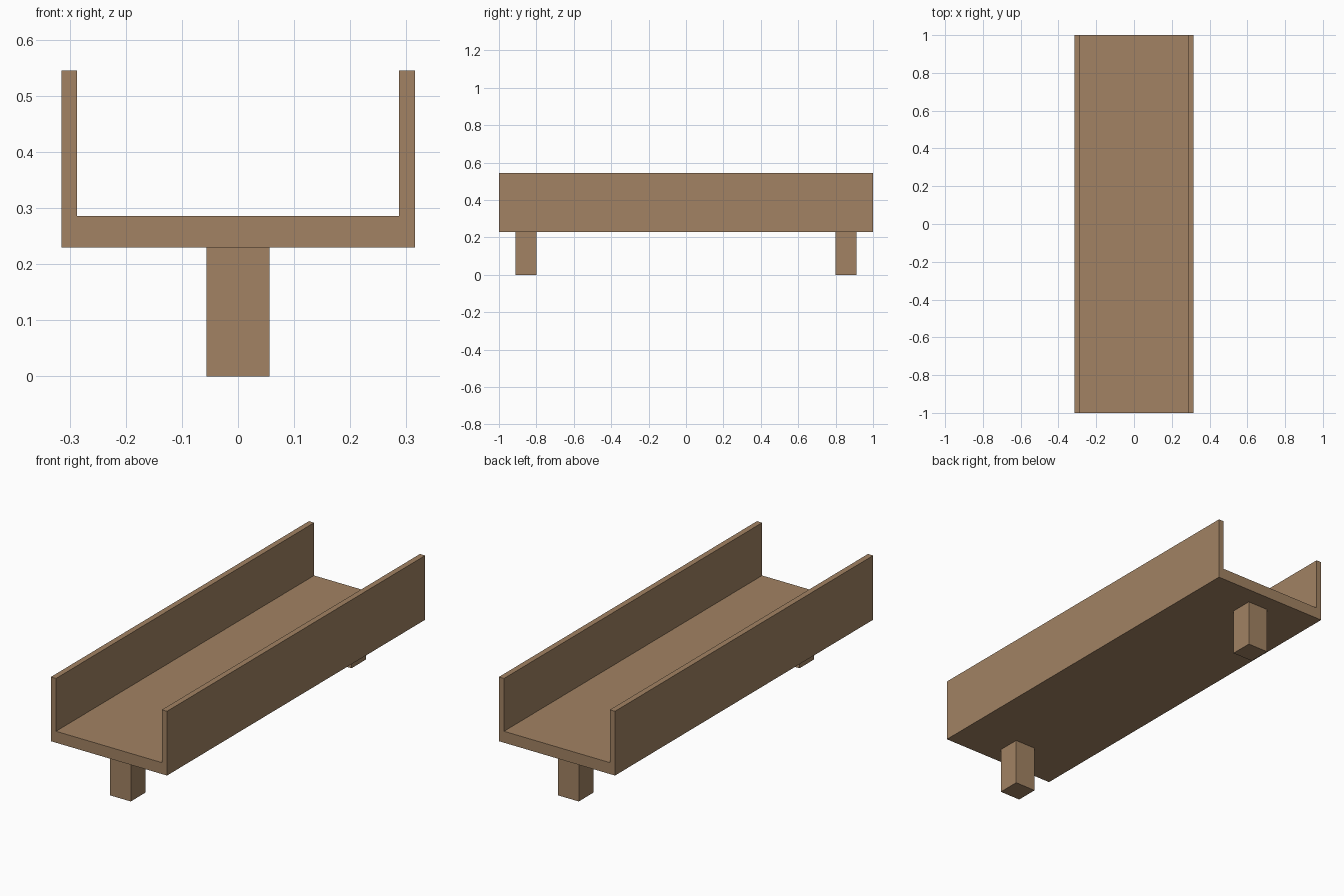
import bpy
import bmesh
from mathutils import Vector

cube = bpy.data.objects.get("Cube")
if cube:
    bpy.data.objects.remove(cube, do_unlink=True)

wood = bpy.data.materials.new("light brown wood")
wood.use_nodes = True
colour = (0.36, 0.225, 0.125, 1)
wood.diffuse_color = colour
wood.node_tree.nodes["Principled BSDF"].inputs["Base Color"].default_value = colour

HALF_WIDTH, INNER = 0.315, 0.287
BASE, FLOOR, TOP = 0.23, 0.286, 0.545
LEG, LEG_Y = 0.113, 0.855


def extrude_profile(name, points, direction):
    """Make a flat-shaded solid by extruding a closed profile."""
    bm = bmesh.new()
    face = bm.faces.new([bm.verts.new(p) for p in points])
    result = bmesh.ops.extrude_face_region(bm, geom=[face], use_keep_orig=True)
    moved = [v for v in result["geom"] if isinstance(v, bmesh.types.BMVert)]
    bmesh.ops.translate(bm, verts=moved, vec=Vector(direction))
    bmesh.ops.recalc_face_normals(bm, faces=bm.faces)
    mesh = bpy.data.meshes.new(name)
    bm.to_mesh(mesh)
    bm.free()
    mesh.materials.append(wood)
    obj = bpy.data.objects.new(name, mesh)
    bpy.context.collection.objects.link(obj)
    return obj


# Open-ended trough: thick floor with two thin side walls
half = [(HALF_WIDTH, BASE), (HALF_WIDTH, TOP), (INNER, TOP), (INNER, FLOOR)]
outline = half + [(-x, z) for x, z in reversed(half)]
extrude_profile("trough", [(x, -1, z) for x, z in outline], (0, 2, 0))

# Square legs under each end
h = LEG / 2
for name, y in (("front_leg", -LEG_Y), ("back_leg", LEG_Y)):
    square = [(-h, y - h, 0), (h, y - h, 0), (h, y + h, 0), (-h, y + h, 0)]
    extrude_profile(name, square, (0, 0, BASE))
